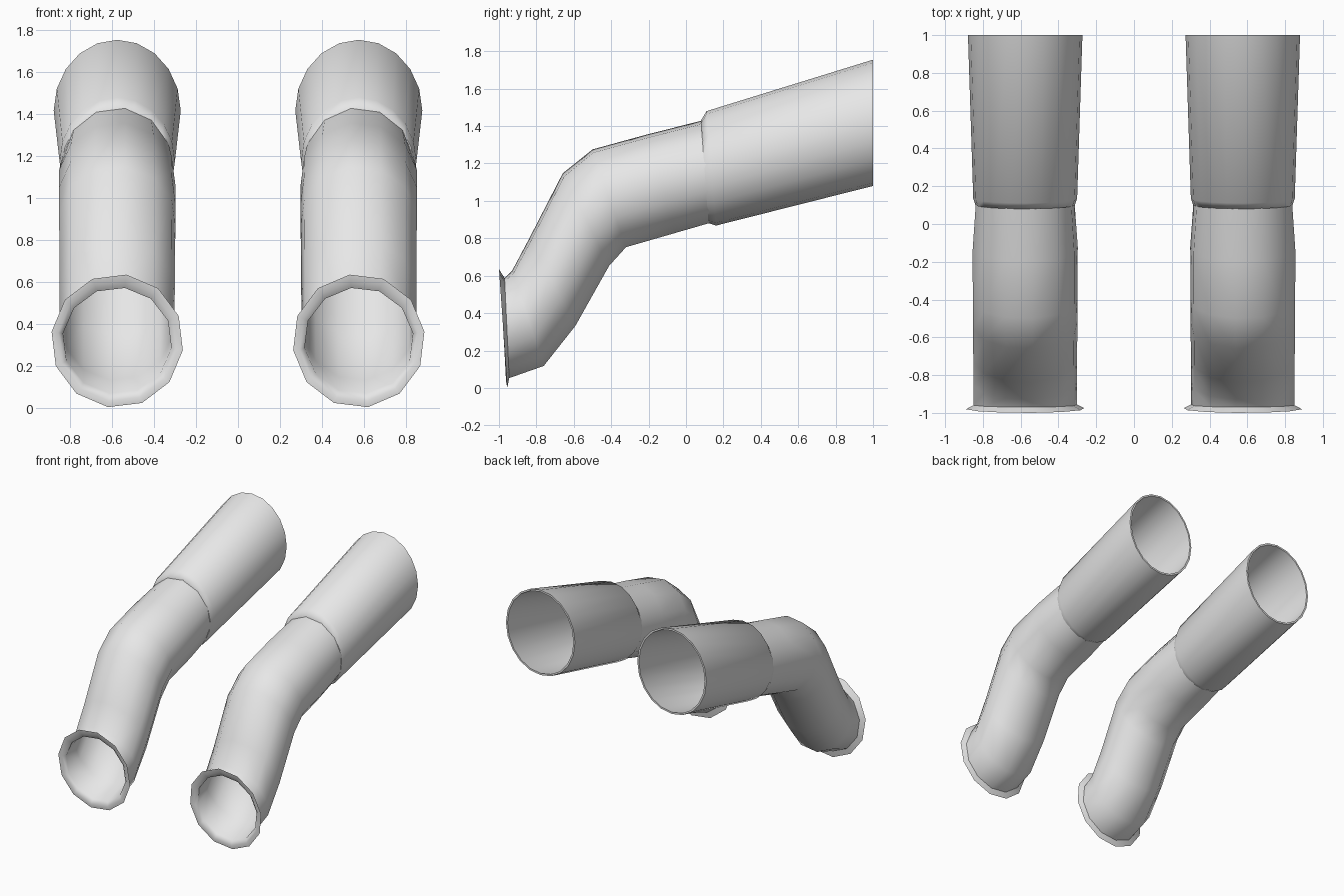
import bpy, bmesh
from math import sin, cos, radians, tau
from mathutils import Vector

cube = bpy.data.objects.get("Cube")
if cube:
    bpy.data.objects.remove(cube, do_unlink=True)

metal = bpy.data.materials.new("light grey metal")
metal.use_nodes = True
grey = (0.8, 0.8, 0.8, 1)
metal.diffuse_color = grey
metal.node_tree.nodes["Principled BSDF"].inputs["Base Color"].default_value = grey

CENTRE_X = 0.576


def shrink(ring, wall):
    """Inner copy of a ring, smaller by the wall thickness."""
    top, bottom, half = ring
    top, bottom = Vector(top), Vector(bottom)
    step = (top - bottom).normalized() * wall
    return (top - step, bottom + step, half - wall)


def tube(name, side, outer, inner, sides, turn):
    """Closed thick-walled tube; a ring is (top yz, bottom yz, half width)."""
    bm = bmesh.new()
    loops = []
    for top, bottom, half in outer + inner[::-1]:
        top, bottom = Vector(top), Vector(bottom)
        mid, up = (top + bottom) / 2, (top - bottom) / 2
        loop = []
        for i in range(sides):
            a = tau * i / sides + radians(turn)
            p = mid + up * cos(a)
            x = side * (CENTRE_X - half * sin(a))
            loop.append(bm.verts.new((x, p.x, p.y)))
        loops.append(loop)
    for k, a in enumerate(loops):
        b = loops[(k + 1) % len(loops)]
        for i in range(sides):
            j = (i + 1) % sides
            bm.faces.new((a[i], a[j], b[j], b[i]))
    bmesh.ops.recalc_face_normals(bm, faces=bm.faces)
    mesh = bpy.data.meshes.new(name)
    bm.to_mesh(mesh)
    bm.free()
    mesh.materials.append(metal)
    obj = bpy.data.objects.new(name, mesh)
    bpy.context.collection.objects.link(obj)
    bpy.ops.object.select_all(action='DESELECT')
    obj.select_set(True)
    bpy.context.view_layer.objects.active = obj
    bpy.ops.object.shade_smooth_by_angle(angle=radians(50))


# Bent front pipe, from the neck behind the flange to the joint
bend = [
    ((-0.97, 0.59), (-0.945, 0.05), 0.277),
    ((-0.93, 0.63), (-0.76, 0.115), 0.277),
    ((-0.84, 0.80), (-0.59, 0.33), 0.277),
    ((-0.66, 1.15), (-0.41, 0.65), 0.28),
    ((-0.50, 1.278), (-0.32, 0.75), 0.28),
    ((-0.20, 1.36), (-0.06, 0.825), 0.281),
    ((0.09, 1.433), (0.13, 0.88), 0.264),
]
# Flared flange at the mouth
flange_outer = [((-1.0, 0.638), (-0.955, 0.0), 0.316)]
flange_inner = [((-0.992, 0.606), (-0.962, 0.03), 0.285)]

# Straight rear pipe with a narrowed front lip
rear = [
    ((0.08, 1.43), (0.12, 0.882), 0.263),
    ((0.11, 1.48), (0.16, 0.868), 0.275),
    ((1.0, 1.755), (1.0, 1.08), 0.303),
]

for label, side in (("left", 1), ("right", -1)):
    tube(label + "_bent_pipe", side, flange_outer + bend,
         flange_inner + [shrink(r, 0.016) for r in bend], 12, 8)
    tube(label + "_rear_pipe", side, rear,
         [shrink(r, 0.014) for r in rear], 20, 0)
